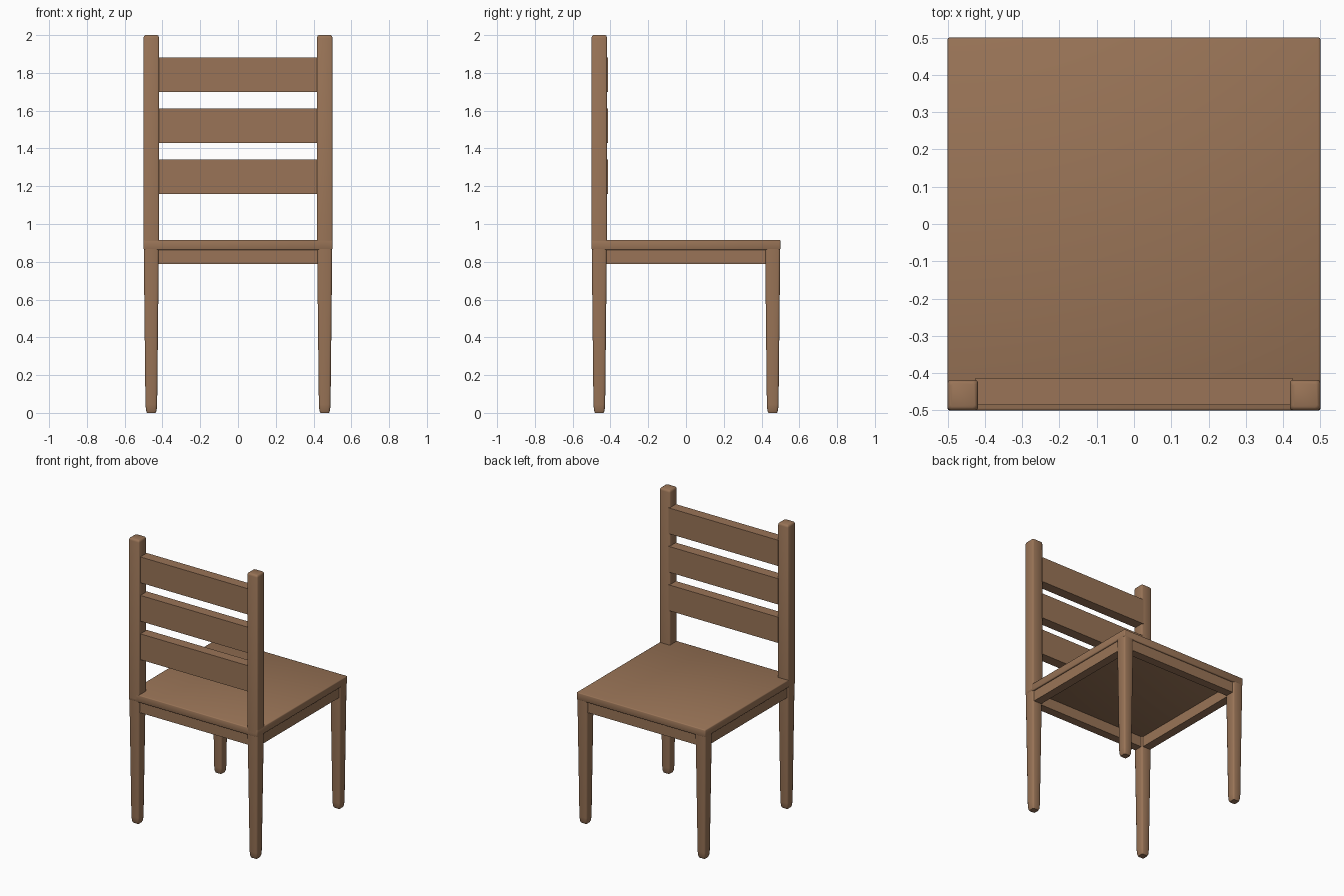
import bpy, bmesh, math

if "Cube" in bpy.data.objects:
    bpy.data.objects.remove(bpy.data.objects["Cube"])

wood = bpy.data.materials.new("brown_wood")
wood.diffuse_color = (0.32, 0.175, 0.095, 1)
wood.use_nodes = True
wood.node_tree.nodes["Principled BSDF"].inputs["Base Color"].default_value = wood.diffuse_color


def finish(name, bm):
    bmesh.ops.recalc_face_normals(bm, faces=bm.faces)
    mesh = bpy.data.meshes.new(name)
    bm.to_mesh(mesh)
    bm.free()
    mesh.shade_smooth()
    mesh.set_sharp_from_angle(angle=math.radians(50))
    mesh.materials.append(wood)
    obj = bpy.data.objects.new(name, mesh)
    bpy.context.collection.objects.link(obj)
    return obj


def box(name, lo, hi, bevel=0.0):
    bm = bmesh.new()
    bmesh.ops.create_cube(bm, size=1)
    for v in bm.verts:
        v.co = [(a + b) / 2 + c * (b - a) for a, b, c in zip(lo, hi, v.co)]
    if bevel:
        bmesh.ops.bevel(bm, geom=bm.edges[:], offset=bevel, segments=2,
                        profile=0.5, affect='EDGES')
    return finish(name, bm)


def rounded_bar(name, x, y, profile):
    """Loft rounded-square rings; profile rows are (z, half width, corner radius)."""
    bm = bmesh.new()
    rings = []
    for z, h, r in profile:
        ring = []
        for k in range(4):
            mid = math.radians(45 + 90 * k)
            cx = math.copysign(h - r, math.cos(mid))
            cy = math.copysign(h - r, math.sin(mid))
            for d in (-45, 0, 45):
                a = mid + math.radians(d)
                ring.append(bm.verts.new((x + cx + r * math.cos(a),
                                          y + cy + r * math.sin(a), z)))
        rings.append(ring)
    for a, b in zip(rings, rings[1:]):
        for i in range(12):
            j = (i + 1) % 12
            bm.faces.new((a[i], a[j], b[j], b[i]))
    bm.faces.new(rings[0][::-1])
    bm.faces.new(rings[-1])
    return finish(name, bm)


# Seat
box("seat", (-0.5, -0.5, 0.863), (0.5, 0.5, 0.916), 0.006)

C = 0.459
LEG = [(0, 0.023, 0.008), (0.012, 0.028, 0.01), (0.045, 0.031, 0.011),
       (0.87, 0.04, 0.011)]
POST = [(0.88, 0.041, 0.008), (1.985, 0.041, 0.008), (1.996, 0.038, 0.008),
        (2.0, 0.032, 0.007)]

for side, sx in (("left", -1), ("right", 1)):
    # Tapered legs and back posts
    rounded_bar(f"front_leg_{side}", sx * C, -C, LEG)
    rounded_bar(f"rear_leg_{side}", sx * C, C, LEG)
    rounded_bar(f"back_post_{side}", sx * C, -C, POST)
    # Side aprons under the seat
    box(f"side_apron_{side}", (sx * C - 0.03, -0.43, 0.789),
        (sx * C + 0.03, 0.43, 0.87))

# Front and rear aprons
for name, y in (("front_apron", -C), ("rear_apron", C)):
    box(name, (-0.43, y - 0.03, 0.789), (0.43, y + 0.03, 0.87))

# Backrest slats
for i in range(3):
    z = 1.16 + 0.27 * i
    box(f"back_slat_{i + 1}", (-0.425, -0.485, z), (0.425, -0.413, z + 0.181))
